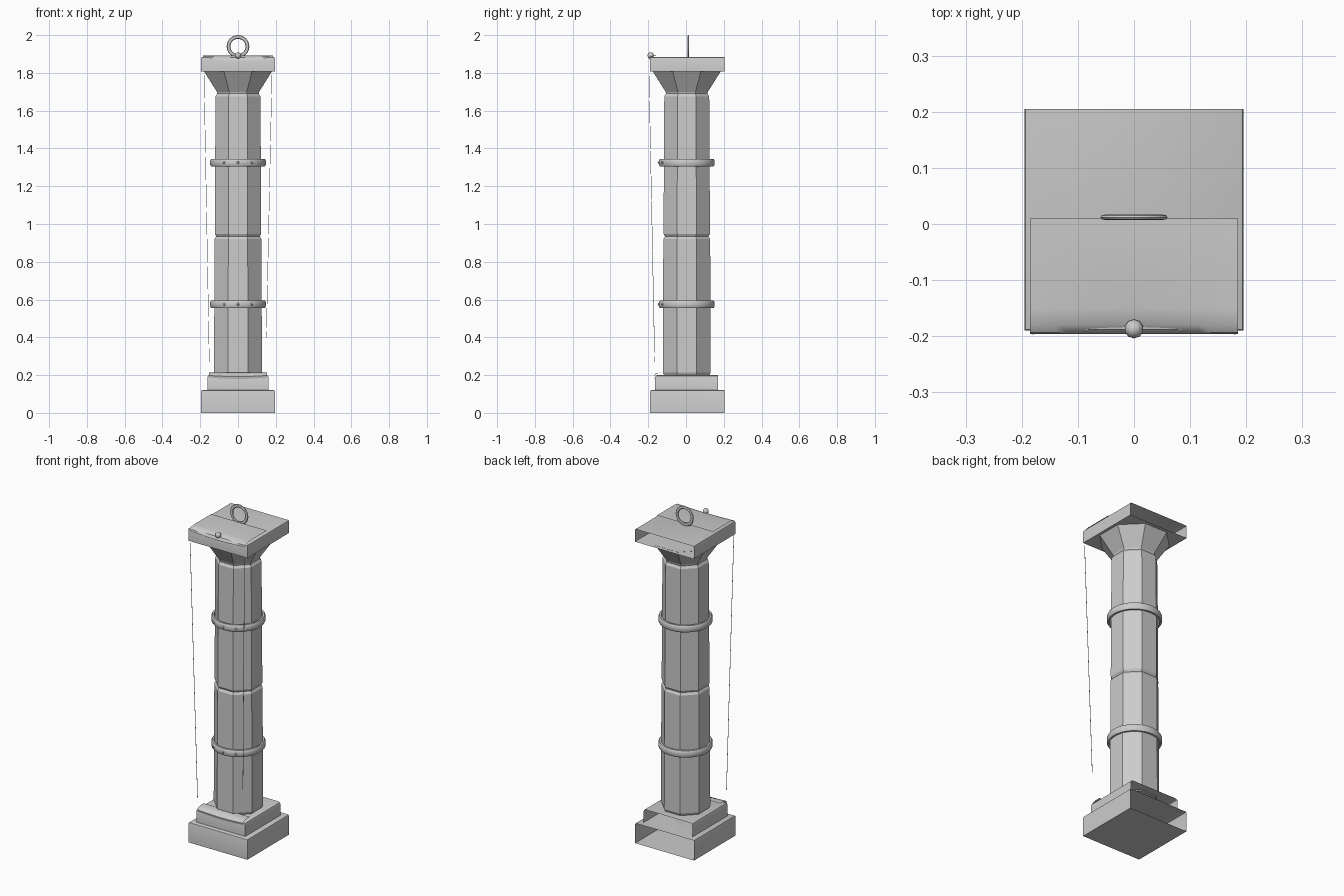
import bpy, bmesh, math
from mathutils import Vector, Matrix

cube = bpy.data.objects.get("Cube")
if cube:
    bpy.data.objects.remove(cube, do_unlink=True)

stone = bpy.data.materials.new("stone_grey")
stone.use_nodes = True
GREY = (0.6, 0.6, 0.6, 1)
stone.diffuse_color = GREY
stone.node_tree.nodes["Principled BSDF"].inputs["Base Color"].default_value = GREY

CY = 0.004  # shaft axis


def finish(name, bm, smooth=False):
    mesh = bpy.data.meshes.new(name)
    bm.to_mesh(mesh)
    bm.free()
    mesh.materials.append(stone)
    ob = bpy.data.objects.new(name, mesh)
    bpy.context.collection.objects.link(ob)
    if smooth:
        bpy.ops.object.select_all(action='DESELECT')
        ob.select_set(True)
        bpy.context.view_layer.objects.active = ob
        bpy.ops.object.shade_smooth_by_angle(angle=math.radians(40))
    return ob


def slab(name, half, y0, y1, z0, z1, bevel):
    """Block with softened top edges and an open back."""
    bm = bmesh.new()
    bmesh.ops.create_cube(bm, size=1)
    for v in bm.verts:
        v.co = ((v.co.x * 2 * half), y0 if v.co.y < 0 else y1, z0 if v.co.z < 0 else z1)
    edges = [e for e in bm.edges
             if all(v.co.z > z0 + 0.001 for v in e.verts)
             and not all(v.co.y > y0 + 0.001 and v.co.y == e.verts[0].co.y for v in e.verts)]
    bmesh.ops.bevel(bm, geom=edges, offset=bevel, segments=2, affect='EDGES', profile=0.5)
    bm.normal_update()
    back = [f for f in bm.faces if f.normal.y > 0.9]
    bmesh.ops.delete(bm, geom=back, context='FACES')
    finish(name, bm, True)


def lathe(name, profile, sides, closed=False, smooth=False):
    """Stack rings of (apothem, z); flat side faces the front."""
    bm = bmesh.new()
    rings = []
    for a, z in profile:
        r = a / math.cos(math.pi / sides)
        rings.append([bm.verts.new((r * math.cos(t), CY + r * math.sin(t), z))
                      for t in (2 * math.pi * (i + 0.5) / sides for i in range(sides))])
    pairs = list(zip(rings, rings[1:]))
    if closed:
        pairs.append((rings[-1], rings[0]))
    else:
        bm.faces.new(rings[0][::-1])
        bm.faces.new(rings[-1])
    for lo, hi in pairs:
        for i in range(sides):
            j = (i + 1) % sides
            bm.faces.new((lo[i], lo[j], hi[j], hi[i]))
    bmesh.ops.recalc_face_normals(bm, faces=bm.faces)
    finish(name, bm, smooth)


def sheet(name, half, path, wave):
    """Thin draped sheet: a (y, z) path swept across x, with a wavy hem."""
    bm = bmesh.new()
    n = 16
    rows = []
    for k, (y, z) in enumerate(path):
        hem = wave * k / (len(path) - 1) if k > 1 else 0
        rows.append([bm.verts.new((half * (2 * i / n - 1), y,
                                   z - hem * math.cos(math.pi * (2 * i / n - 1) * 0.5)))
                     for i in range(n + 1)])
    for a, b in zip(rows, rows[1:]):
        for i in range(n):
            bm.faces.new((a[i], b[i], b[i + 1], a[i + 1]))
    finish(name, bm, True)


def ball(name, co, r, u=8, v=6):
    bm = bmesh.new()
    bmesh.ops.create_uvsphere(bm, u_segments=u, v_segments=v, radius=r,
                              matrix=Matrix.Translation(co))
    finish(name, bm, True)


def cord(name, a, b, r=0.0015):
    a, b = Vector(a), Vector(b)
    d = b - a
    bm = bmesh.new()
    bmesh.ops.create_cone(bm, segments=4, radius1=r, radius2=r, depth=d.length, cap_ends=True,
                          matrix=Matrix.Translation((a + b) / 2) @ d.to_track_quat('Z', 'Y').to_matrix().to_4x4())
    finish(name, bm)


# Base blocks and top slab
slab("plinth", 0.195, -0.19, 0.203, 0, 0.12, 0.006)
slab("base_step", 0.162, -0.163, 0.17, 0.12, 0.2, 0.012)
slab("top_slab", 0.195, -0.19, 0.205, 1.807, 1.883, 0.006)

# Octagonal shaft halves and flared capital
lathe("lower_shaft", [(0.118, 0.195), (0.127, 0.215), (0.124, 0.92), (0.113, 0.938)], 8)
lathe("upper_shaft", [(0.113, 0.93), (0.123, 0.948), (0.119, 1.675), (0.11, 1.69)], 8)
lathe("capital", [(0.108, 1.685), (0.112, 1.70), (0.18, 1.808)], 8)

# Round bands with front rivets
for label, z in (("lower", 0.575), ("upper", 1.325)):
    lathe(label + "_band", [(0.132, z - 0.02), (0.142, z - 0.02), (0.147, z - 0.012),
                            (0.147, z + 0.012), (0.142, z + 0.02), (0.132, z + 0.02)],
          32, closed=True, smooth=True)
    for x in (-0.073, 0, 0.073):
        y = CY - math.sqrt(0.147 ** 2 - x ** 2)
        ball(label + "_rivet", (x, y, z), 0.007)

# Draped sheets over the front edges
sheet("top_sheet", 0.185, [(0.01, 1.893), (-0.15, 1.893), (-0.18, 1.89),
                           (-0.193, 1.882), (-0.196, 1.872)], 0.008)
sheet("base_sheet", 0.153, [(-0.105, 0.213), (-0.14, 0.213), (-0.16, 0.208),
                            (-0.168, 0.198), (-0.165, 0.187)], 0.008)

# Stud and hanging cords
ball("stud", (0, -0.187, 1.892), 0.017, 10, 6)
cord("right_cord", (-0.18, -0.196, 1.8), (-0.152, -0.166, 0.27))
cord("left_cord", (0.18, -0.196, 1.8), (0.15, -0.168, 0.4))

# Upright ring on top
bpy.ops.mesh.primitive_torus_add(major_segments=32, minor_segments=8, major_radius=0.05,
                                 minor_radius=0.01, location=(0, 0.012, 1.94),
                                 rotation=(math.pi / 2, 0, 0))
ring = bpy.context.object
ring.name = "top_ring"
ring.scale = (1, 1, 0.5)
ring.data.materials.append(stone)
bpy.ops.object.shade_smooth_by_angle(angle=math.radians(40))
